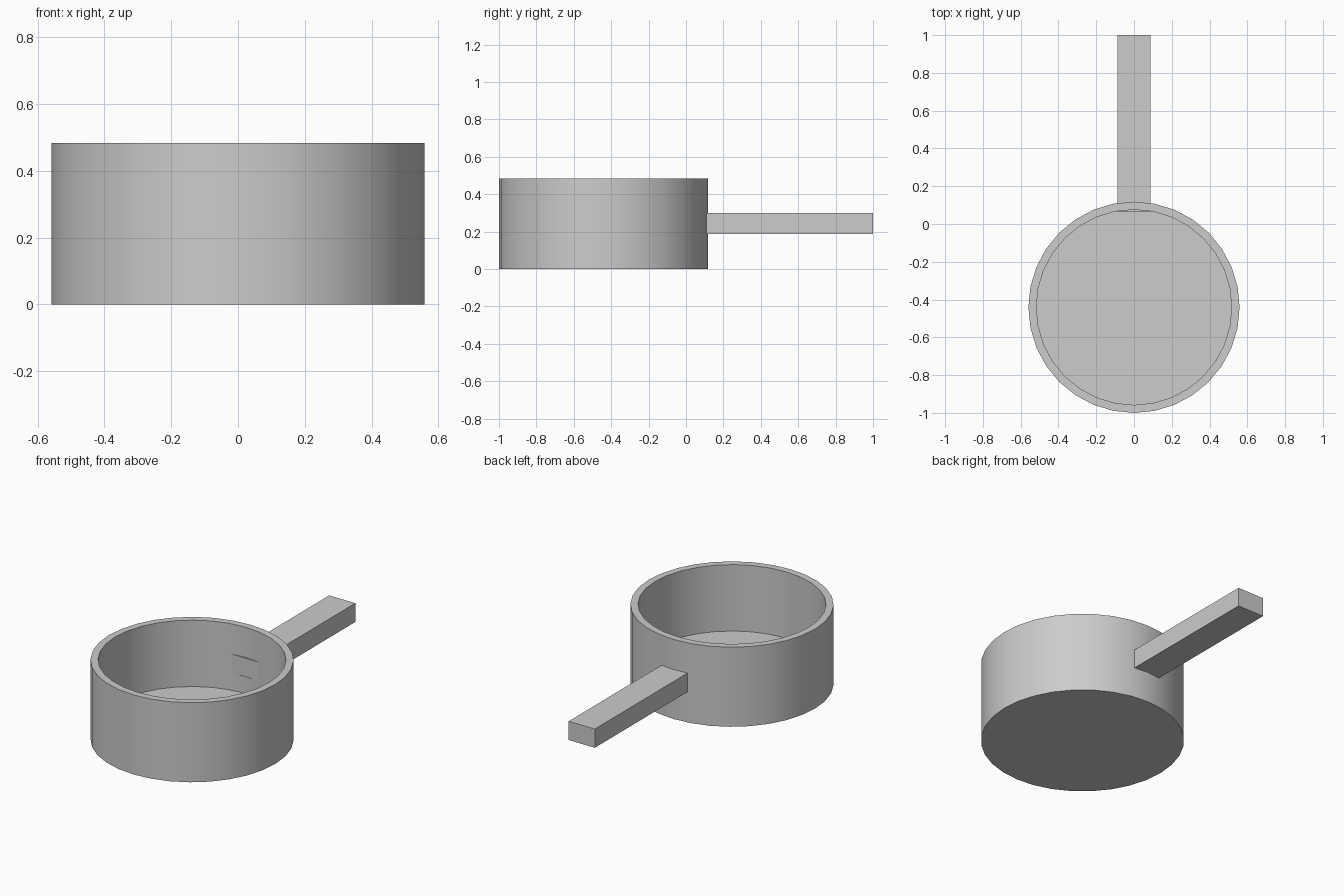
import bpy
import bmesh
import math

cube = bpy.data.objects.get("Cube")
if cube:
    bpy.data.objects.remove(cube, do_unlink=True)

# Single grey material
grey = bpy.data.materials.new("light grey")
grey.use_nodes = True
colour = (0.604, 0.604, 0.604, 1.0)
grey.diffuse_color = colour
grey.node_tree.nodes["Principled BSDF"].inputs["Base Color"].default_value = colour


def add_object(name, bm):
    bmesh.ops.recalc_face_normals(bm, faces=bm.faces)
    mesh = bpy.data.meshes.new(name)
    bm.to_mesh(mesh)
    bm.free()
    mesh.materials.append(grey)
    obj = bpy.data.objects.new(name, mesh)
    bpy.context.collection.objects.link(obj)
    return obj


# Pot: rings from the outer base up, over the rim and down to the inner floor
SIDES = 32
CENTRE_Y = -0.441
PROFILE = [(0.559, 0.0), (0.559, 0.483), (0.517, 0.483), (0.517, 0.08)]

bm = bmesh.new()
rings = []
for radius, z in PROFILE:
    angles = [2 * math.pi * i / SIDES for i in range(SIDES)]
    rings.append([bm.verts.new((radius * math.cos(a), CENTRE_Y + radius * math.sin(a), z))
                  for a in angles])
for lower, upper in zip(rings, rings[1:]):
    for i in range(SIDES):
        j = (i + 1) % SIDES
        bm.faces.new((lower[i], lower[j], upper[j], upper[i]))
bm.faces.new(rings[0])
bm.faces.new(rings[-1])
pot = add_object("pot", bm)

bpy.ops.object.select_all(action='DESELECT')
pot.select_set(True)
bpy.context.view_layer.objects.active = pot
bpy.ops.object.shade_smooth_by_angle(angle=math.radians(30))

# Handle: straight bar whose end just pokes through the wall
X_HALF, Y_START, Y_END, Z_LOW, Z_HIGH = 0.088, 0.066, 1.0, 0.186, 0.30
bm = bmesh.new()
bmesh.ops.create_cube(bm, size=1.0)
bmesh.ops.scale(bm, vec=(2 * X_HALF, Y_END - Y_START, Z_HIGH - Z_LOW), verts=bm.verts)
bmesh.ops.translate(bm, vec=(0, (Y_START + Y_END) / 2, (Z_LOW + Z_HIGH) / 2), verts=bm.verts)
add_object("handle", bm)
